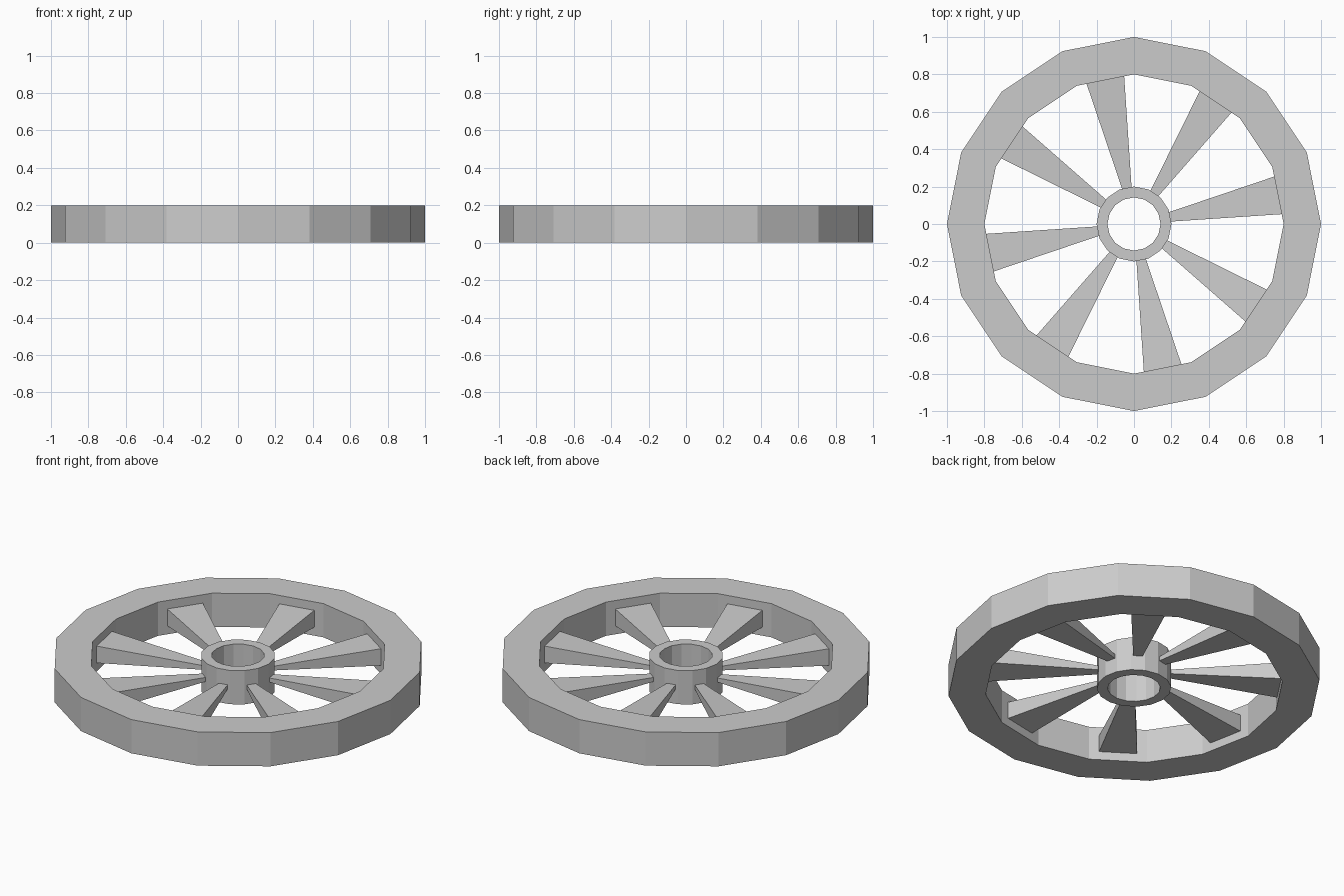
import bpy
import bmesh
from math import cos, sin, tau
from mathutils import Matrix

if "Cube" in bpy.data.objects:
    bpy.data.objects.remove(bpy.data.objects["Cube"], do_unlink=True)

SIDES = 16
HEIGHT = 0.2
SPOKES = 8

grey = bpy.data.materials.new("plain_grey")
grey.use_nodes = True
colour = (0.6, 0.6, 0.6, 1)
grey.diffuse_color = colour
grey.node_tree.nodes["Principled BSDF"].inputs["Base Color"].default_value = colour


def finish(name, bm):
    bmesh.ops.recalc_face_normals(bm, faces=bm.faces)
    mesh = bpy.data.meshes.new(name)
    bm.to_mesh(mesh)
    bm.free()
    mesh.materials.append(grey)
    obj = bpy.data.objects.new(name, mesh)
    bpy.context.collection.objects.link(obj)
    return obj


def ring(name, outer, inner):
    """Faceted ring with a rectangular section."""
    bm = bmesh.new()
    section = [(outer, 0), (outer, HEIGHT), (inner, HEIGHT), (inner, 0)]
    loops = []
    for i in range(SIDES):
        a = tau * i / SIDES
        loops.append([bm.verts.new((r * cos(a), r * sin(a), z)) for r, z in section])
    for i, here in enumerate(loops):
        there = loops[(i + 1) % SIDES]
        for k in range(4):
            n = (k + 1) % 4
            bm.faces.new((here[k], there[k], there[n], here[n]))
    return finish(name, bm)


def spoke(name, angle):
    """Block that narrows towards the hub in width and thickness."""
    bm = bmesh.new()
    bmesh.ops.create_cube(bm, size=1)
    rim_end = 0.8 * cos(tau / SIDES / 2)
    hub_end = 0.2 * cos(tau / SIDES / 2)
    for v in bm.verts:
        at_rim = v.co.x > 0
        taper = 1 if at_rim else 0.25
        v.co = (rim_end if at_rim else hub_end,
                v.co.y * 0.205 * taper,
                v.co.z * 0.1 * taper + HEIGHT / 2)
    bm.transform(Matrix.Rotation(angle, 4, "Z"))
    return finish(name, bm)


# Rim and hub
ring("rim", 1.0, 0.8)
ring("hub", 0.2, 0.142)

# Spokes, each meeting the middle of a rim facet
for i in range(SPOKES):
    spoke(f"spoke_{i + 1}", tau * (i / SPOKES + 0.5 / SIDES))
